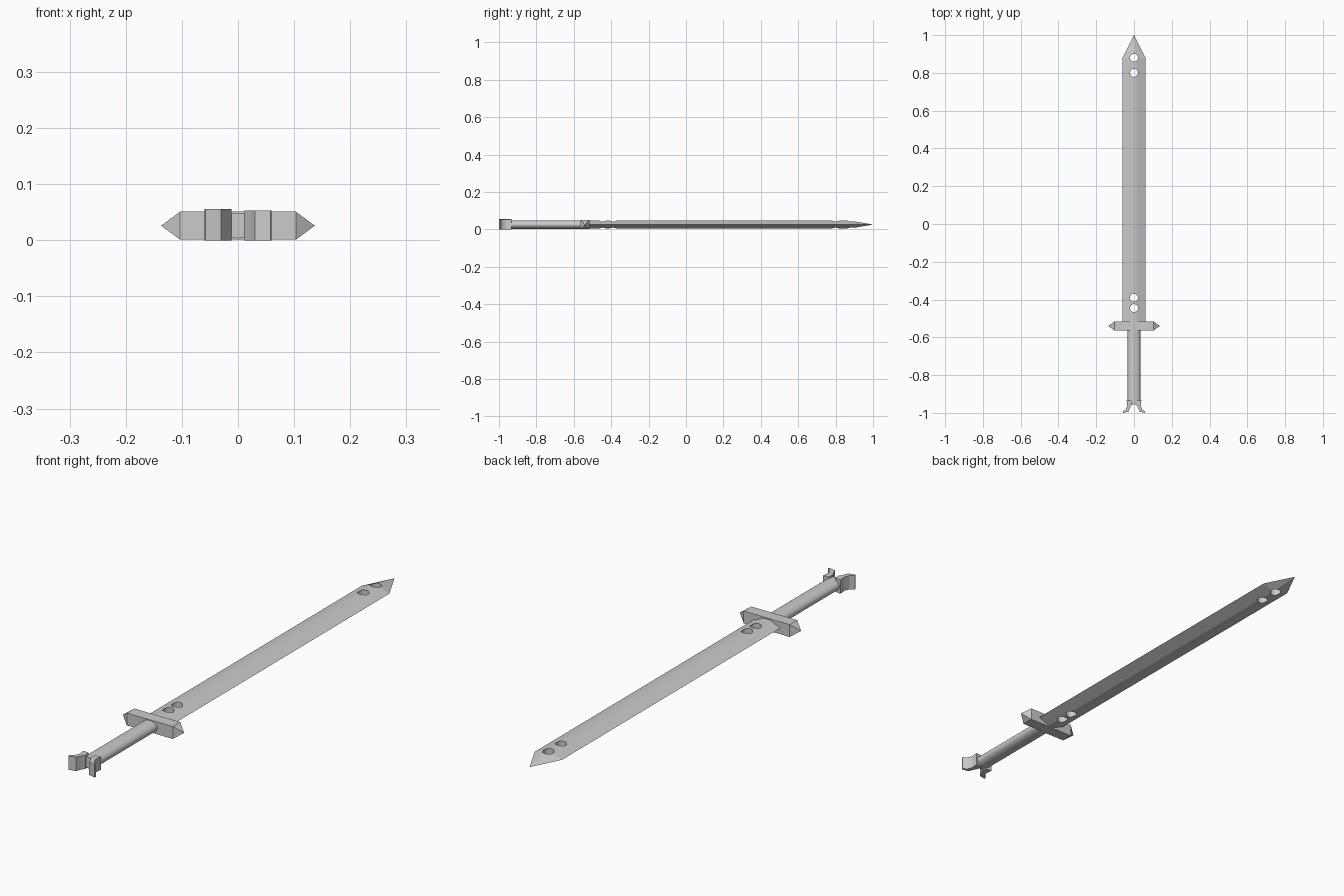
import bpy, bmesh, math
from mathutils import Matrix

if "Cube" in bpy.data.objects:
    bpy.data.objects.remove(bpy.data.objects["Cube"])

ZC = 0.026  # height of the sword's centre plane


def finish(name, bm):
    bmesh.ops.recalc_face_normals(bm, faces=bm.faces)
    me = bpy.data.meshes.new(name)
    bm.to_mesh(me)
    bm.free()
    ob = bpy.data.objects.new(name, me)
    bpy.context.collection.objects.link(ob)
    return ob


def loft(bm, ring_a, ring_b):
    n = len(ring_a)
    for i in range(n):
        j = (i + 1) % n
        bm.faces.new((ring_a[i], ring_a[j], ring_b[j], ring_b[i]))


def cone_to(bm, ring, point):
    tip = bm.verts.new(point)
    for i in range(len(ring)):
        bm.faces.new((ring[i], ring[(i + 1) % len(ring)], tip))


# Blade: bevelled diamond section ending in a point
section = [(-0.061, 0), (-0.012, 0.0205), (0.012, 0.0205),
           (0.061, 0), (0.012, -0.0205), (-0.012, -0.0205)]
bm = bmesh.new()
base, shoulder = [[bm.verts.new((x, y, ZC + z)) for x, z in section] for y in (-0.52, 0.88)]
bm.faces.new(base)
loft(bm, base, shoulder)
cone_to(bm, shoulder, (0, 1.0, ZC))
blade = finish("blade", bm)

# Round holes through the blade
bm = bmesh.new()
for y in (0.88, 0.80, -0.39, -0.445):
    bmesh.ops.create_cone(bm, cap_ends=True, segments=32, radius1=0.021, radius2=0.021,
                          depth=0.2, matrix=Matrix.Translation((0, y, ZC)))
cutter = finish("hole_cutter", bm)
cutter.hide_render = True
mod = blade.modifiers.new("holes", 'BOOLEAN')
mod.operation = 'DIFFERENCE'
mod.solver = 'EXACT'
mod.object = cutter
bpy.context.view_layer.objects.active = blade
bpy.ops.object.modifier_apply(modifier=mod.name)
bpy.data.objects.remove(cutter)

# Crossguard: bar with pyramid ends
bm = bmesh.new()
rings = [[bm.verts.new((x, -0.54 + y, ZC + z)) for y, z in
          ((-0.024, -0.025), (0.024, -0.025), (0.024, 0.025), (-0.024, 0.025))]
         for x in (-0.103, 0.103)]
loft(bm, *rings)
for ring, x in zip(rings, (-0.137, 0.137)):
    cone_to(bm, ring, (x, -0.54, ZC))
finish("crossguard", bm)

# Grip: oval cylinder
bm = bmesh.new()
bmesh.ops.create_cone(bm, cap_ends=True, segments=32, radius1=1, radius2=1, depth=0.41,
                      matrix=Matrix.Translation((0, -0.75, ZC))
                      @ Matrix.Rotation(math.pi / 2, 4, 'X')
                      @ Matrix.Diagonal((0.034, 0.0225, 1, 1)))
grip = finish("grip", bm)
grip.select_set(True)
bpy.context.view_layer.objects.active = grip
bpy.ops.object.shade_smooth_by_angle(angle=math.radians(40))

# Forked pommel: two flared prongs
prong = [(0.015, -0.935), (0.039, -0.932), (0.036, -0.962), (0.044, -0.982),
         (0.06, -0.994), (0.058, -1.0), (0.03, -0.994), (0.022, -0.975), (0.012, -0.957)]
for name, side, top in (("left_prong", -1, 0.056), ("right_prong", 1, 0.053)):
    bm = bmesh.new()
    low, high = [[bm.verts.new((side * x, y, z)) for x, y in prong] for z in (0.0, top)]
    bm.faces.new(low)
    bm.faces.new(high)
    loft(bm, low, high)
    finish(name, bm)
